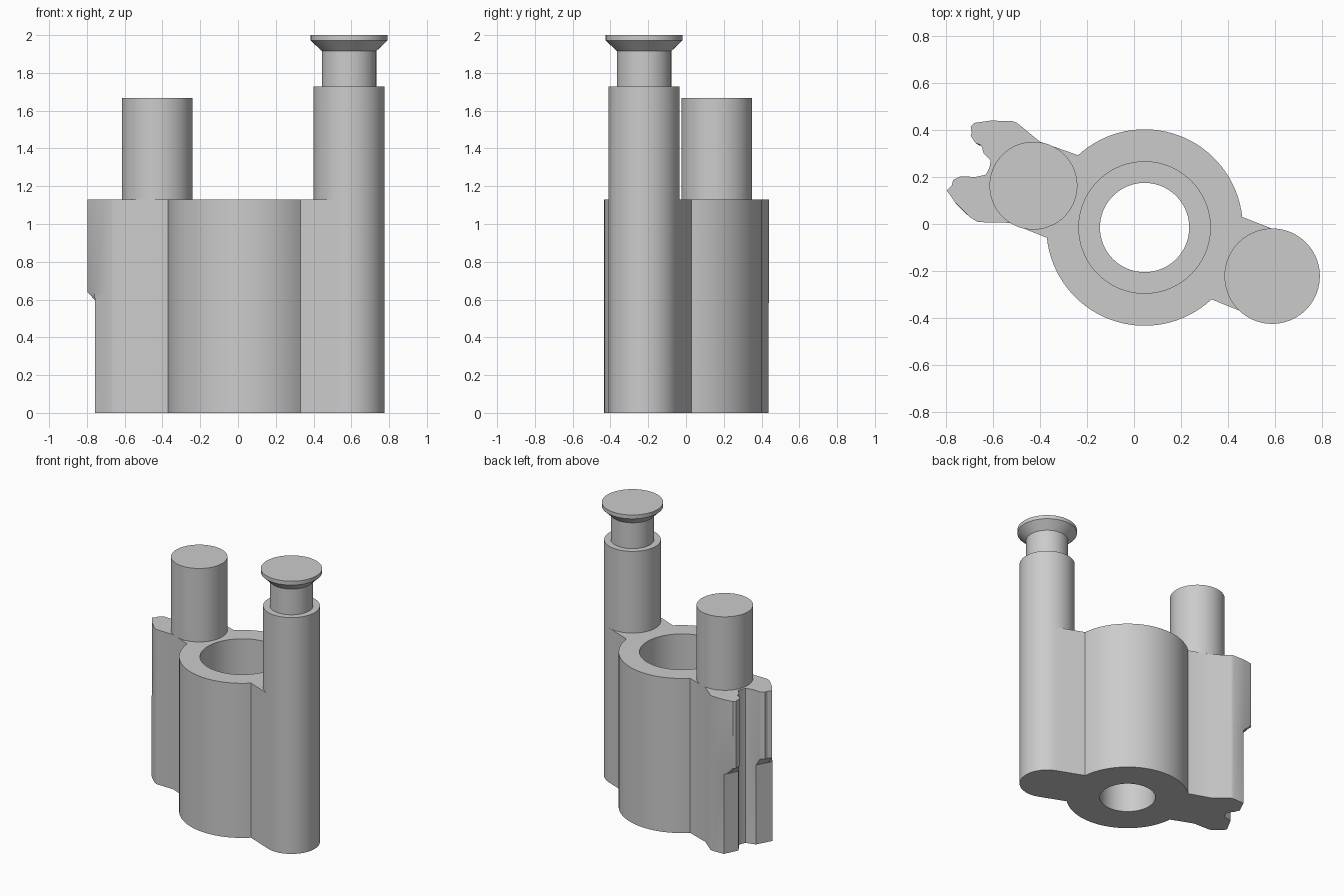
import bpy, bmesh, math

if "Cube" in bpy.data.objects:
    bpy.data.objects.remove(bpy.data.objects["Cube"], do_unlink=True)

metal = bpy.data.materials.new("plain_grey")
metal.use_nodes = True
GREY = (0.6, 0.6, 0.6, 1)
metal.diffuse_color = GREY
metal.node_tree.nodes["Principled BSDF"].inputs["Base Color"].default_value = GREY

BORE = (0.045, -0.015)
TALL = (0.588, -0.222)
SHORT = (-0.428, 0.163)
TOP = 1.13


def arc(center, r, a0, a1, n):
    angles = [math.radians(a0 + (a1 - a0) * i / n) for i in range(n + 1)]
    return [(center[0] + r * math.cos(a), center[1] + r * math.sin(a)) for a in angles]


def loft(name, sections):
    """Closed solid through matching outlines, each given as (z, points)."""
    bm = bmesh.new()
    rings = [[bm.verts.new((x, y, z)) for x, y in pts] for z, pts in sections]
    n = len(rings[0])
    for low, high in zip(rings, rings[1:]):
        for i in range(n):
            j = (i + 1) % n
            bm.faces.new((low[i], low[j], high[j], high[i]))
    bm.faces.new(rings[0][::-1])
    bm.faces.new(rings[-1])
    bmesh.ops.recalc_face_normals(bm, faces=bm.faces)
    mesh = bpy.data.meshes.new(name)
    bm.to_mesh(mesh)
    bm.free()
    mesh.materials.append(metal)
    obj = bpy.data.objects.new(name, mesh)
    bpy.context.collection.objects.link(obj)
    return obj


def turned(name, center, profile, n=72):
    """Round part from (radius, height) pairs."""
    return loft(name, [(z, arc(center, r, 0, 360 - 360 / n, n - 1)) for r, z in profile])


def activate(obj):
    bpy.ops.object.select_all(action="DESELECT")
    obj.select_set(True)
    bpy.context.view_layer.objects.active = obj


# Forked ear outline, with worn upper prong tips
ear_upper = [
    (-0.40, 0.35), (-0.50, 0.432), (-0.52, 0.438), (-0.61, 0.44),
    (-0.68, 0.43), (-0.695, 0.415), (-0.69, 0.39), (-0.695, 0.375),
    (-0.675, 0.345), (-0.65, 0.335), (-0.64, 0.30), (-0.61, 0.27),
    (-0.615, 0.24), (-0.63, 0.21), (-0.675, 0.20), (-0.74, 0.203),
    (-0.77, 0.187), (-0.775, 0.165), (-0.797, 0.143), (-0.76, 0.09),
    (-0.70, 0.03), (-0.665, 0.008), (-0.53, 0.005)]

# Trimmed prong tips lower down: straight runs between two corners
ear_lower = list(ear_upper)
for first, last, a, b in ((3, 8, (-0.61, 0.435), (-0.66, 0.335)),
                          (15, 19, (-0.70, 0.19), (-0.757, 0.085))):
    for i in range(first, last + 1):
        t = (i - first) / (last - first)
        ear_lower[i] = (a[0] + (b[0] - a[0]) * t, a[1] + (b[1] - a[1]) * t)


def casting_outline(ear):
    return (arc(BORE, 0.418, 6.2, 132.6, 32) + ear
            + arc(BORE, 0.418, 186, 313, 32)
            + arc(TALL, 0.188, -110, 70, 36))


# Main casting: sleeve, forked ear and post boss in one solid
lower, upper = casting_outline(ear_lower), casting_outline(ear_upper)
body = loft("main_casting", [(0, lower), (0.58, lower), (0.64, upper), (TOP, upper)])

# Stepped bore
cutter = turned("bore_cutter", BORE,
                [(0.19, -0.1), (0.19, 0.5), (0.28, 0.5), (0.28, TOP + 0.1)])
cutter.hide_render = True
cut = body.modifiers.new("bore", "BOOLEAN")
cut.operation = "DIFFERENCE"
cut.solver = "EXACT"
cut.object = cutter
activate(body)
bpy.ops.object.modifier_apply(modifier=cut.name)
bpy.data.objects.remove(cutter, do_unlink=True)

# Posts
short_post = turned("short_post", SHORT, [(0.187, TOP), (0.187, 1.667)])
tall_post = turned("tall_post", TALL, [
    (0.188, TOP), (0.188, 1.727), (0.144, 1.727), (0.144, 1.915),
    (0.203, 1.972), (0.203, 2.0)])

for obj in (body, short_post, tall_post):
    activate(obj)
    bpy.ops.object.shade_smooth_by_angle()
